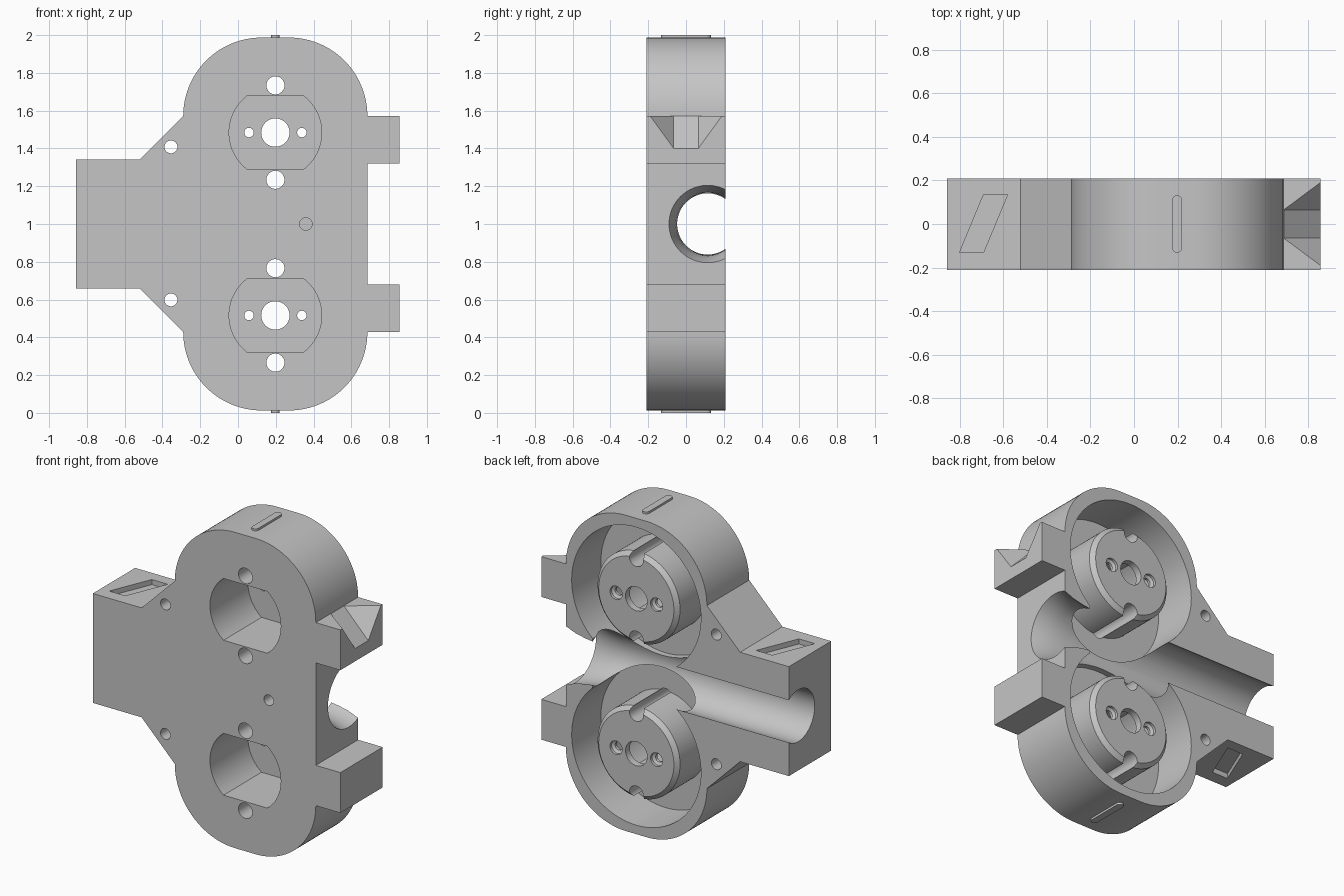
import bpy, bmesh, math
from mathutils import Vector

if "Cube" in bpy.data.objects:
    bpy.data.objects.remove(bpy.data.objects["Cube"])

Y0, Y1 = -0.21, 0.208          # front and back planes
CX = 0.198                     # x of both round chambers
CENTRES = (1.484, 0.516)       # z of both round chambers

grey = bpy.data.materials.new("light grey plastic")
grey.diffuse_color = (0.56, 0.56, 0.56, 1)
grey.use_nodes = True
grey.node_tree.nodes["Principled BSDF"].inputs["Base Color"].default_value = grey.diffuse_color


def finish(bm, name):
    bmesh.ops.remove_doubles(bm, verts=bm.verts, dist=1e-5)
    bmesh.ops.recalc_face_normals(bm, faces=bm.faces)
    me = bpy.data.meshes.new(name)
    bm.to_mesh(me)
    bm.free()
    me.materials.append(grey)
    ob = bpy.data.objects.new(name, me)
    bpy.context.collection.objects.link(ob)
    return ob


def prism(name, pts, axis, a, b):
    """Extrude a 2D outline along y (points are x,z) or z (points are x,y)."""
    put = (lambda p, t: (p[0], t, p[1])) if axis == 'y' else (lambda p, t: (p[0], p[1], t))
    bm = bmesh.new()
    lo = [bm.verts.new(put(p, a)) for p in pts]
    hi = [bm.verts.new(put(p, b)) for p in pts]
    n = len(pts)
    bm.faces.new(lo)
    bm.faces.new(hi)
    for i in range(n):
        j = (i + 1) % n
        bm.faces.new((lo[i], lo[j], hi[j], hi[i]))
    return finish(bm, name)


def lathe(name, profile, axis, c, seg=64, ring=False):
    """Turn (radius, position) points about a line along x or y through c."""
    bm = bmesh.new()
    rows = []
    for r, t in profile:
        row = []
        for i in range(seg):
            w = 2 * math.pi * i / seg
            u, v = r * math.cos(w), r * math.sin(w)
            co = (c[0] + u, t, c[1] + v) if axis == 'y' else (t, c[0] + u, c[1] + v)
            row.append(bm.verts.new(co))
        rows.append(row)
    pairs = list(zip(rows, rows[1:]))
    if ring:
        pairs.append((rows[-1], rows[0]))
    else:
        bm.faces.new(rows[0])
        bm.faces.new(rows[-1])
    for p, q in pairs:
        for i in range(seg):
            j = (i + 1) % seg
            bm.faces.new((p[i], p[j], q[j], q[i]))
    return finish(bm, name)


def hole(x, z, r, a=-0.3, b=0.3, seg=32):
    return lathe("hole_cutter", [(r, a), (r, b)], 'y', (x, z), seg)


def arc(cx, cz, r, a0, a1, n):
    return [(cx + r * math.cos(math.radians(a0 + (a1 - a0) * i / n)),
             cz + r * math.sin(math.radians(a0 + (a1 - a0) * i / n))) for i in range(n + 1)]


# Housing plate: rounded ends, tapered arm on the left, two tabs on the right
R = 0.415
half = [(0.685, 1.32), (0.855, 1.32), (0.855, 1.572)]
half += arc(0.685 - R, 1.572, R, 0, 90, 24) + arc(-0.29 + R, 1.572, R, 90, 180, 24)
half += [(-0.52, 1.342), (-0.857, 1.342)]
outline = half + [(x, 2 - z) for x, z in reversed(half)]
body = prism("housing", outline, 'y', Y0, Y1)

cutters = []
for z in CENTRES:
    # Ring-shaped chamber that leaves a chamfered boss in the middle
    cutters.append(lathe("chamber_cutter", [(0.285, -0.08), (0.285, 0.183), (0.26, Y1), (0.26, 0.3),
                                            (0.447, 0.3), (0.447, -0.08)], 'y', (CX, z), 96, True))
    # Deep front pocket with flat top and bottom
    a = math.degrees(math.asin(0.193 / 0.245))
    pocket = arc(CX, z, 0.245, -a, a, 24) + arc(CX, z, 0.245, 180 - a, 180 + a, 24)
    cutters.append(prism("pocket_cutter", pocket, 'y', -0.3, 0.165))
    # Shaft hole, mounting holes and countersunk screw holes
    cutters.append(hole(CX, z, 0.075, 0.05, 0.3, 48))
    for s in (-1, 1):
        cutters.append(hole(CX, z + s * 0.25, 0.048))
        cutters.append(lathe("screw_cutter", [(0.025, 0.1), (0.025, 0.182), (0.042, 0.192), (0.042, 0.3)],
                             'y', (CX + s * 0.14, z), 32))

for z in (1.408, 0.598):
    cutters.append(hole(-0.355, z, 0.034))
cutters.append(hole(0.359, 1.0, 0.033, -0.3, -0.11))

# Cross channel with a flared mouth on the right
cutters.append(lathe("channel_cutter", [(0.162, -1), (0.162, 0.47), (0.17, 0.55), (0.183, 0.62),
                                        (0.205, 0.685), (0.205, 0.8)], 'x', (0.115, 1.0), 64))
# Blunts the thin tips between the channel and the chambers
cutters.append(prism("tip_cutter", [(0.1, 0.82), (0.5, 0.82), (0.5, 1.18), (0.1, 1.18)], 'y', 0.115, 0.3))

# Slanted recesses on the arm
slant = [(-0.80, -0.13), (-0.69, -0.13), (-0.58, 0.135), (-0.69, 0.135)]
cutters.append(prism("recess_cutter", slant, 'z', 1.31, 1.5))
cutters.append(prism("recess_cutter", slant, 'z', 0.5, 0.69))

# Wedge notch in the upper tab, tapering inward and downward
bm = bmesh.new()
apex = [Vector((0.687, s * 0.065, 1.572)) for s in (-1, 1)]
low = [Vector((0.855, s * 0.065, 1.40)) for s in (-1, 1)]
wide = [Vector((0.855, s * 0.19, 1.572)) for s in (-1, 1)]
out, up = Vector((0.1, 0, 0)), Vector((0, 0, 0.1))
pts = apex + low + wide + [p + out for p in low + wide] + [p + up for p in apex + wide]
pts += [p + out + up for p in wide]
bmesh.ops.convex_hull(bm, input=[bm.verts.new(p) for p in pts])
cutters.append(finish(bm, "notch_cutter"))

# Apply all cuts, then drop the cutters
bpy.context.view_layer.objects.active = body
for c in cutters:
    m = body.modifiers.new("cut", 'BOOLEAN')
    m.operation, m.solver, m.object = 'DIFFERENCE', 'EXACT', c
    bpy.ops.object.modifier_apply(modifier=m.name)
    bpy.data.objects.remove(c)

# Raised bars on the top and bottom ends
bar = arc(CX, 0.11, 0.022, 0, 180, 10) + arc(CX, -0.11, 0.022, 180, 360, 10)
ends = [prism("top_bar", bar, 'z', 1.97, 2.0), prism("bottom_bar", bar, 'z', 0.0, 0.03)]

for ob in [body] + ends:
    bpy.ops.object.select_all(action='DESELECT')
    ob.select_set(True)
    bpy.context.view_layer.objects.active = ob
    bpy.ops.object.shade_smooth_by_angle(angle=math.radians(25))
